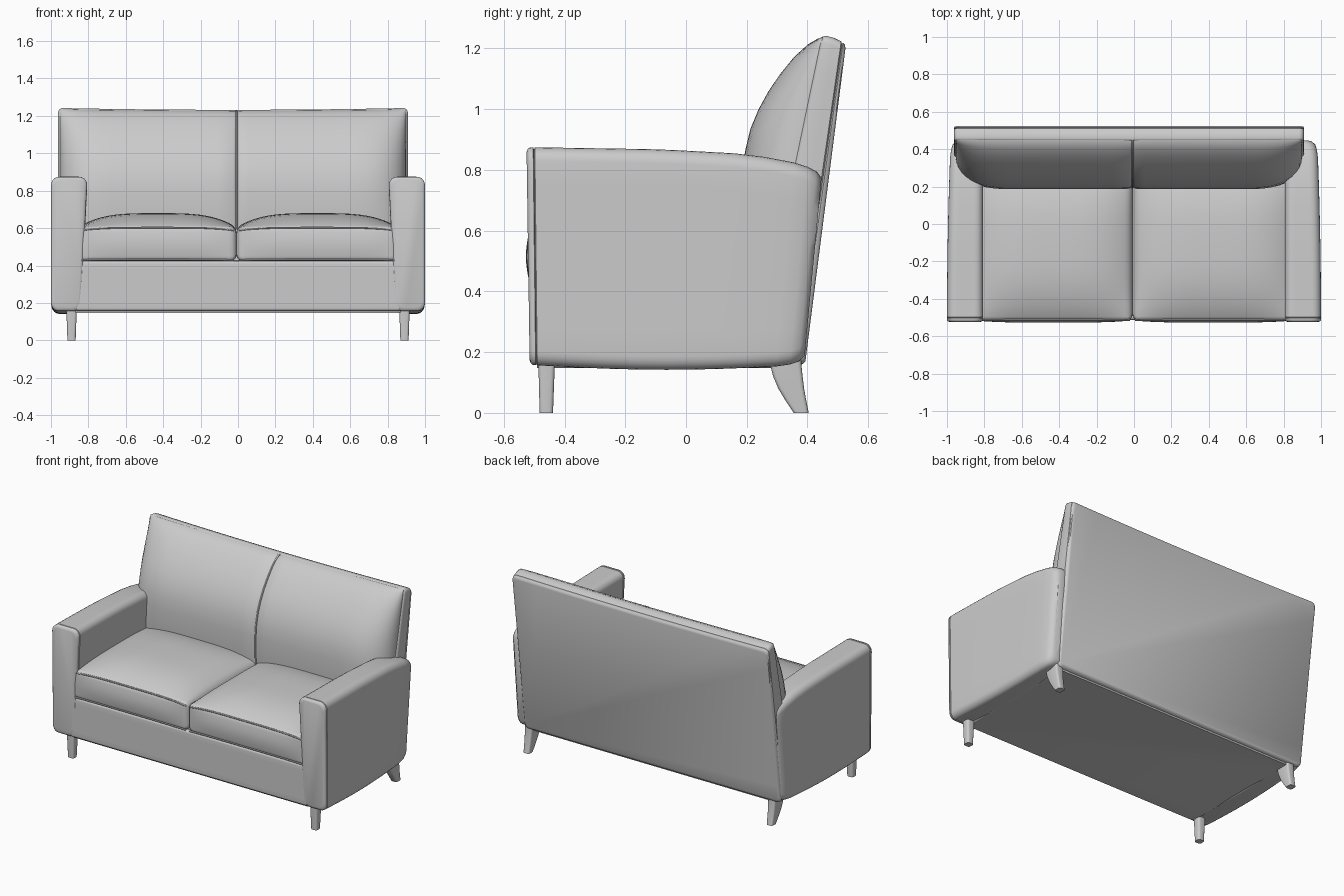
import bpy, bmesh, math

cube = bpy.data.objects.get("Cube")
if cube:
    bpy.data.objects.remove(cube, do_unlink=True)

GREY = (0.6, 0.6, 0.6, 1)
fabric = bpy.data.materials.new("light grey")
fabric.diffuse_color = GREY
fabric.use_nodes = True
fabric.node_tree.nodes["Principled BSDF"].inputs["Base Color"].default_value = GREY


def loft(name, rings, angle=45):
    """Skin a list of equal-length closed rings and cap both ends."""
    bm = bmesh.new()
    rows = [[bm.verts.new(p) for p in ring] for ring in rings]
    n = len(rows[0])
    for a, b in zip(rows, rows[1:]):
        for i in range(n):
            j = (i + 1) % n
            bm.faces.new((a[i], a[j], b[j], b[i]))
    bm.faces.new(rows[0])
    bm.faces.new(rows[-1])
    bmesh.ops.recalc_face_normals(bm, faces=bm.faces)
    mesh = bpy.data.meshes.new(name)
    bm.to_mesh(mesh)
    bm.free()
    mesh.materials.append(fabric)
    obj = bpy.data.objects.new(name, mesh)
    bpy.context.collection.objects.link(obj)
    bpy.ops.object.select_all(action="DESELECT")
    obj.select_set(True)
    bpy.context.view_layer.objects.active = obj
    bpy.ops.object.shade_smooth_by_angle(angle=math.radians(angle))
    return obj


def piping(name, points, radius=0.005):
    """Thin welt cord along a seam."""
    curve = bpy.data.curves.new(name, "CURVE")
    curve.dimensions = "3D"
    curve.bevel_depth = radius
    curve.bevel_resolution = 1
    spline = curve.splines.new("POLY")
    spline.points.add(len(points) - 1)
    for sp, p in zip(spline.points, points):
        sp.co = (*p, 1)
    curve.materials.append(fabric)
    bpy.context.collection.objects.link(bpy.data.objects.new(name, curve))


def round_rect(a0, a1, b0, b1, r, steps=5, side=8):
    """Rounded rectangle with extra points along the straight sides."""
    corners = [(a1 - r, b0 + r, -90), (a1 - r, b1 - r, 0),
               (a0 + r, b1 - r, 90), (a0 + r, b0 + r, 180)]
    pts = []
    for k, (ca, cb, start) in enumerate(corners):
        for i in range(steps + 1):
            t = math.radians(start + 90 * i / steps)
            pts.append((ca + r * math.cos(t), cb + r * math.sin(t)))
        na, nb, ns = corners[(k + 1) % 4]
        end = (na + r * math.cos(math.radians(ns)), nb + r * math.sin(math.radians(ns)))
        last = pts[-1]
        for i in range(1, side):
            f = i / side
            pts.append((last[0] + (end[0] - last[0]) * f, last[1] + (end[1] - last[1]) * f))
    return pts


def interp(table, t):
    for (t0, v0), (t1, v1) in zip(table, table[1:]):
        if t <= t1:
            return v0 + (v1 - v0) * (t - t0) / (t1 - t0)
    return table[-1][1]


# Arms: rings run front to back, with a seam groove behind the front panel
ARM_TOP = [(0, 0.875), (0.45, 0.868), (0.75, 0.852), (0.9, 0.825), (1, 0.803)]
ARM_RINGS = [(0, 0.016), (0.004, 0.006), (0.01, 0.001), (0.022, 0), (0.025, 0.007),
             (0.028, 0)] + [(0.1 * i, 0) for i in range(1, 10)] + \
            [(0.95, 0.004), (0.98, 0.012), (1, 0.03)]


def arm_ring(side, t, inset):
    outer, inner = 1.0 - 0.02 * t * t - inset, 0.805 + inset
    top, bottom = interp(ARM_TOP, t) - inset, 0.158 - 0.016 * math.sin(math.pi * t) + inset
    ring = []
    for x, z in round_rect(inner, outer, bottom, top, 0.045):
        h = (z - bottom) / (top - bottom)
        x += 0.035 * (1 - h) * (outer - x) / (outer - inner)
        back = 0.388 + 0.095 * (z - 0.16)
        front = -0.515 - 0.01 * h
        ring.append((side * x, front + t * (back - front), z))
    return ring


for side, label in ((1, "left"), (-1, "right")):
    loft(label + "_arm", [arm_ring(side, t, i) for t, i in ARM_RINGS])

# Base and front rail
base = []
for z, grow in ((0.147, 0), (0.152, 0.005), (0.43, 0.005)):
    base.append([(x, y, z) for x, y in round_rect(-0.87 - grow, 0.87 + grow, -0.49, 0.37, 0.02)])
loft("base", base)
loft("front_rail", [[(x, y, z) for y, z in round_rect(-0.513, -0.45, 0.157, 0.425, 0.015)]
                    for x in (-0.86, 0, 0.86)])

# Seat cushions: domed tops, rounded ends
SEAT_Y0, SEAT_Y1 = -0.515, 0.3


def seat_ring(x, u):
    edge = max(0, abs(u) - 0.93) / 0.07
    shrink = 0.03 * (1 - math.sqrt(max(0, 1 - edge * edge)))
    dome = 0.075 * (1 - abs(u) ** 3.5)
    ring = []
    for y, z in round_rect(SEAT_Y0 + shrink, SEAT_Y1, 0.425 + shrink, 0.605 - shrink, 0.02, side=14):
        v = 2 * (y - SEAT_Y0) / (SEAT_Y1 - SEAT_Y0) - 1
        h = (z - 0.425) / 0.18
        z += dome * max(0, 1 - abs(v) ** 3) * max(0, h)
        if v < -0.9:
            y -= 0.012 * math.sin(math.pi * min(1, max(0, h))) * (1 - u ** 4)
        ring.append((x, y, z))
    return ring


for x0, x1, label in ((-0.855, -0.008, "right"), (-0.008, 0.855, "left")):
    us = [math.sin(math.pi / 2 * (i / 14 - 1)) for i in range(29)]
    mid, half = (x0 + x1) / 2, (x1 - x0) / 2
    loft(label + "_seat_cushion", [seat_ring(mid + half * u, u) for u in us])
    for z, place in ((0.603, "top"), (0.432, "bottom")):
        bend = 0.015 if z > 0.5 else 0.004
        path = [(mid + half * 0.97 * u, -0.513, z - bend * u ** 4) for u in us]
        piping(label + "_seat_piping_" + place, path)

# Back frame: leaning slab with a welt groove near the rear
BACK_X0, BACK_X1 = -0.962, 0.908
BACK_MID, BACK_HALF = (BACK_X0 + BACK_X1) / 2, (BACK_X1 - BACK_X0) / 2


def seam_y(z):
    return 0.36 + 0.21 * (z - 0.83)


def rear_y(z):
    return 0.392 + 0.128 * (z - 0.16)


frame = []
for d, inset in ((0, 0.012), (0.06, 0.003), (0.15, 0), (0.5, 0), (0.8, 0), (0.84, 0.006),
                 (0.88, 0), (0.96, 0.003), (1, 0.012)):
    ring = []
    for x, z in round_rect(BACK_X0 + inset, BACK_X1 - inset, 0.158 + inset,
                           1.24 - 0.03 * d * d - inset, 0.025, side=12):
        z += 0.01 * (((x - BACK_MID) / BACK_HALF) ** 2 - 0.7) * (z > 1)
        ring.append((x, seam_y(z) + d * (rear_y(z) - seam_y(z)), z))
    frame.append(ring)
loft("back_frame", frame)

# Back cushion: bulging front that thins out to the frame at both ends
FRONT = [(0.2, 0.5), (0.187, 0.65), (0.185, 0.78), (0.192, 0.86), (0.21, 0.935), (0.237, 1.0),
         (0.27, 1.06), (0.31, 1.12), (0.355, 1.175), (0.4, 1.215), (0.43, 1.232), (0.45, 1.235)]


def back_ring(u, groove):
    t = max(0, abs(u) - 0.7) / 0.3
    f = math.sqrt(max(0, 1 - t ** 2.5)) * (1 - groove)
    ring = []
    for y, z in FRONT:
        s = seam_y(z)
        ring.append((BACK_MID + u * BACK_HALF * 0.99, s + f * (y - s) + 0.002,
                     z + 0.008 * (u * u - 0.7) * (z > 1.1) - groove * 0.08))
    x = ring[0][0]
    return ring + [(x, 0.465, 1.21), (x, 0.42, 0.85), (x, 0.38, 0.5)]


CENTRE = 0.02
stations = [math.sin(math.pi / 2 * (i / 18 - 1)) for i in range(37)]
stations = [(u, 0) for u in stations if abs(u - CENTRE) > 0.03]
stations += [(CENTRE + d, g) for d, g in ((-0.018, 0.01), (-0.006, 0.05), (0, 0.08),
                                         (0.006, 0.05), (0.018, 0.01))]
loft("back_cushion", [back_ring(u, g) for u, g in sorted(stations)], 60)
piping("back_top_piping", [(BACK_MID + u * BACK_HALF * 0.97, 0.452,
                            1.232 + 0.009 * (u * u - 0.7)) for u, g in sorted(stations)])
piping("back_centre_piping", back_ring(CENTRE, 0.04)[:len(FRONT)])

# Legs: straight tapered in front, swept back at the rear
FRONT_LEG = [(0, -0.482, -0.438), (0.16, -0.486, -0.432), (0.2, -0.486, -0.432)]
REAR_LEG = [(0, 0.355, 0.404), (0.04, 0.328, 0.396), (0.08, 0.304, 0.389),
            (0.12, 0.287, 0.384), (0.16, 0.277, 0.38), (0.2, 0.275, 0.378)]
for side, label in ((1, "left"), (-1, "right")):
    for place, sections in (("front", FRONT_LEG), ("rear", REAR_LEG)):
        rings = []
        for z, y0, y1 in sections:
            w = 0.022 + 0.035 * z
            rings.append([(side * 0.89 + x, y, z)
                          for x, y in round_rect(-w, w, y0, y1, 0.012, 3, 1)])
        loft(label + "_" + place + "_leg", rings)
